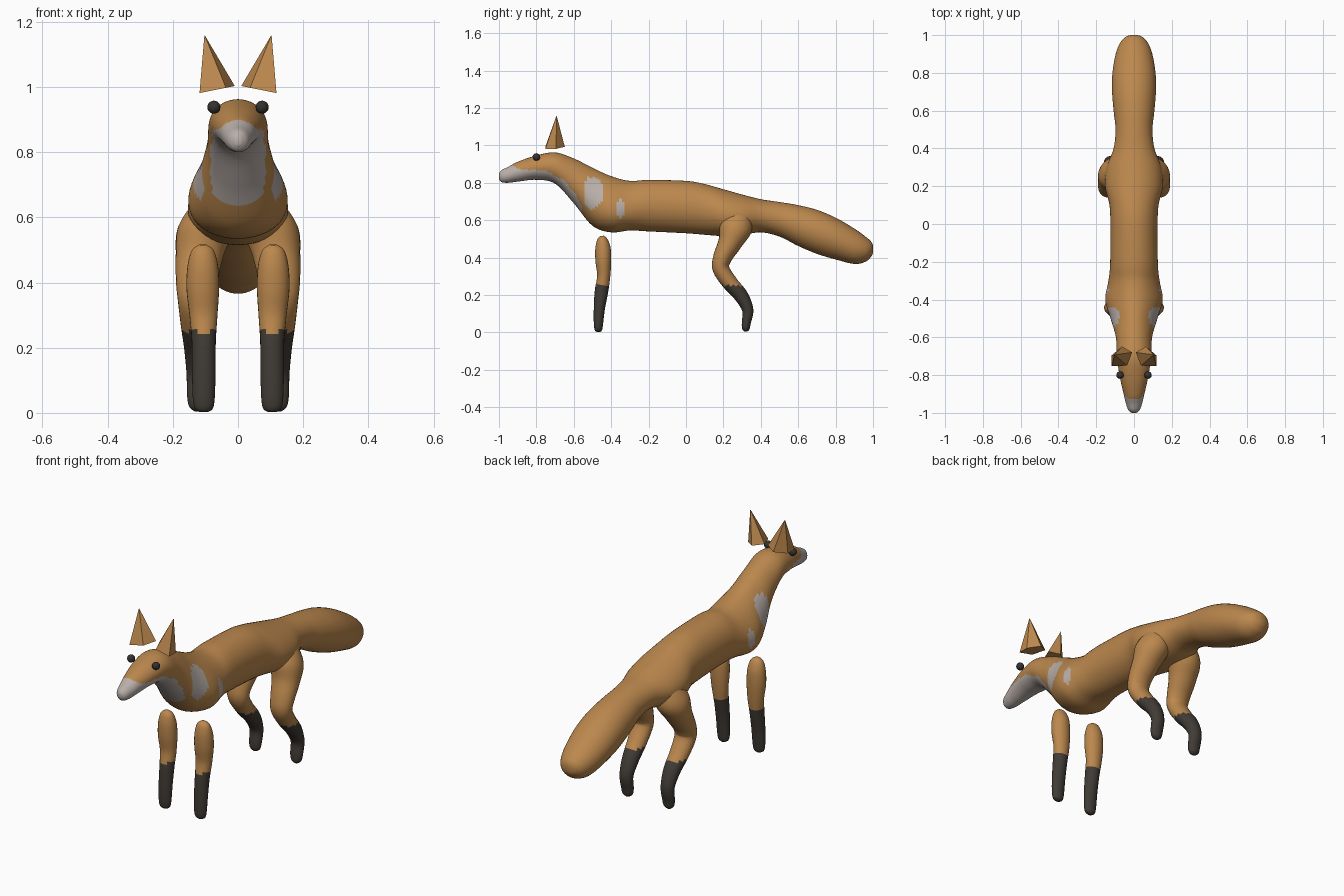
import bpy, bmesh, math
from mathutils import Vector

if "Cube" in bpy.data.objects:
    bpy.data.objects.remove(bpy.data.objects["Cube"])


def make_material(name, color):
    mat = bpy.data.materials.new(name)
    mat.use_nodes = True
    mat.diffuse_color = (*color, 1)
    mat.node_tree.nodes["Principled BSDF"].inputs["Base Color"].default_value = (*color, 1)
    return mat


FUR = make_material("orange fur", (0.50, 0.245, 0.075))
WHITE = make_material("pale fur", (0.49, 0.43, 0.40))
DARK = make_material("dark fur", (0.052, 0.044, 0.036))
BLACK = make_material("eye black", (0.036, 0.033, 0.030))


def finish(name, bm, materials, rule=None, smooth=True):
    """Turn a bmesh into an object and colour its faces by a rule."""
    bmesh.ops.recalc_face_normals(bm, faces=bm.faces)
    for face in bm.faces:
        face.smooth = smooth
        if rule:
            face.material_index = int(rule(face.calc_center_median()))
    mesh = bpy.data.meshes.new(name)
    bm.to_mesh(mesh)
    bm.free()
    for mat in materials:
        mesh.materials.append(mat)
    obj = bpy.data.objects.new(name, mesh)
    bpy.context.collection.objects.link(obj)
    return obj


def spline(rows, steps):
    """Catmull-Rom interpolation through rows of equal length."""
    rows = [Vector(r) for r in rows]
    padded = [rows[0]] + rows + [rows[-1]]
    result = []
    for a, b, c, d in zip(padded, padded[1:], padded[2:], padded[3:]):
        for k in range(steps):
            t = k / steps
            result.append(b + (c - a) * (t / 2)
                          + (a * 2 - b * 5 + c * 4 - d) * (t * t / 2)
                          + (b * 3 - a - c * 3 + d) * (t ** 3 / 2))
    return result + [rows[-1]]


def loft(rows, steps, sides, upright=False):
    """Rows: x, y, z, half width, half depth, pear amount."""
    path = spline(rows, steps)
    bm = bmesh.new()
    rings = []
    for i, p in enumerate(path):
        tangent = path[min(i + 1, len(path) - 1)] - path[max(i - 1, 0)]
        depth = Vector((0, 0, 1)) if upright else Vector((0, -tangent[2], tangent[1])).normalized()
        ring = []
        for k in range(sides):
            a = math.tau * k / sides
            wide = p[3] * math.cos(a) * (1 - p[5] * math.sin(a))
            ring.append(bm.verts.new(Vector(p[:3]) + Vector((wide, 0, 0)) + depth * p[4] * math.sin(a)))
        rings.append(ring)
    for r, s in zip(rings, rings[1:]):
        for k in range(sides):
            j = (k + 1) % sides
            bm.faces.new((r[k], r[j], s[j], s[k]))
    bm.faces.new(rings[0])
    bm.faces.new(rings[-1])
    return bm


def linear(points, t):
    for (a, va), (b, vb) in zip(points, points[1:]):
        if t <= b:
            return va + (vb - va) * (t - a) / (b - a)
    return points[-1][1]


# Head, torso and tail in one loft: y, top, bottom, half width, pear amount
PROFILE = [
    (-1, .85, .82, .012, 0), (-.985, .868, .803, .03, 0), (-.95, .885, .8, .043, 0),
    (-.9, .912, .806, .055, 0), (-.8, .946, .816, .077, 0), (-.7, .962, .795, .09, 0),
    (-.6, .93, .69, .096, .05), (-.5, .88, .57, .122, .2), (-.4, .835, .535, .148, .25),
    (-.3, .81, .545, .134, .15), (-.2, .815, .54, .126, 0), (0, .81, .53, .125, 0),
    (.1, .793, .522, .13, 0), (.2, .765, .515, .152, .1), (.3, .737, .52, .145, .1),
    (.4, .712, .535, .108, 0), (.5, .697, .512, .098, 0), (.6, .68, .462, .108, 0),
    (.7, .655, .42, .116, 0), (.8, .613, .39, .114, 0), (.9, .555, .366, .097, 0),
    (.96, .512, .378, .073, 0), (.99, .485, .405, .045, 0), (1, .465, .425, .018, 0),
]
MARK_EDGE = [(-1, .91), (-.93, .9), (-.9, .872), (-.75, .865), (-.65, .81), (-.57, .71), (-.55, .6)]


def pale_marking(c):
    if c.y < -.55:
        return c.z < linear(MARK_EDGE, c.y) and c.z > .585 + abs(c.x)
    big = ((c.y + .5) / .058) ** 2 + ((c.z - .745) / .085) ** 2 < 1
    small = ((c.y + .35) / .022) ** 2 + ((c.z - .663) / .052) ** 2 < 1
    return big or small


body_rows = [(0, y, (top + low) / 2, w, (top - low) / 2, pear) for y, top, low, w, pear in PROFILE]
finish("body", loft(body_rows, 7, 48, True), [FUR, WHITE], pale_marking)

# Legs: x, y, z, half width, half depth
FRONT_LEG = [
    (.108, -.45, .516, .012, .01), (.108, -.448, .498, .034, .027), (.108, -.444, .45, .047, .041),
    (.108, -.442, .38, .05, .042), (.106, -.44, .3, .043, .035), (.105, -.452, .22, .037, .036),
    (.105, -.463, .13, .036, .03), (.105, -.468, .05, .034, .025), (.105, -.468, .014, .028, .02),
    (.105, -.468, .002, .012, .01),
]
HIND_LEG = [
    (.08, .29, .66, .045, .05), (.1, .268, .57, .084, .088), (.118, .235, .48, .073, .064),
    (.127, .195, .4, .063, .05), (.127, .187, .34, .057, .045), (.125, .235, .265, .05, .042),
    (.122, .295, .195, .043, .038), (.122, .33, .12, .036, .03), (.122, .322, .05, .034, .024),
    (.122, .32, .018, .027, .02), (.122, .32, .004, .01, .008),
]
# Ears: five-sided base and tip
EAR_BASE = [(.118, -.695), (.064, -.648), (.01, -.68), (.037, -.75), (.118, -.752)]

for side, s in (("left", 1), ("right", -1)):
    for name, leg in (("front_leg", FRONT_LEG), ("hind_leg", HIND_LEG)):
        rows = [(s * x, y, z, w, d, 0) for x, y, z, w, d in leg]
        finish(f"{side}_{name}", loft(rows, 5, 24), [FUR, DARK], lambda c: c.z < .25)

    bm = bmesh.new()
    base = [bm.verts.new((s * x, y, 1.005 - .2 * x)) for x, y in EAR_BASE]
    tip = bm.verts.new((s * .103, -.692, 1.16))
    bm.faces.new(base)
    for a, b in zip(base, base[1:] + base[:1]):
        bm.faces.new((a, b, tip))
    finish(f"{side}_ear", bm, [FUR], smooth=False)

    bm = bmesh.new()
    bmesh.ops.create_uvsphere(bm, u_segments=16, v_segments=10, radius=.02)
    bmesh.ops.translate(bm, verts=bm.verts, vec=(s * .074, -.8, .938))
    finish(f"{side}_eye", bm, [BLACK])

# Nose
bm = bmesh.new()
bmesh.ops.create_uvsphere(bm, u_segments=12, v_segments=8, radius=.021)
bmesh.ops.translate(bm, verts=bm.verts, vec=(0, -.979, .832))
finish("nose", bm, [BLACK])
